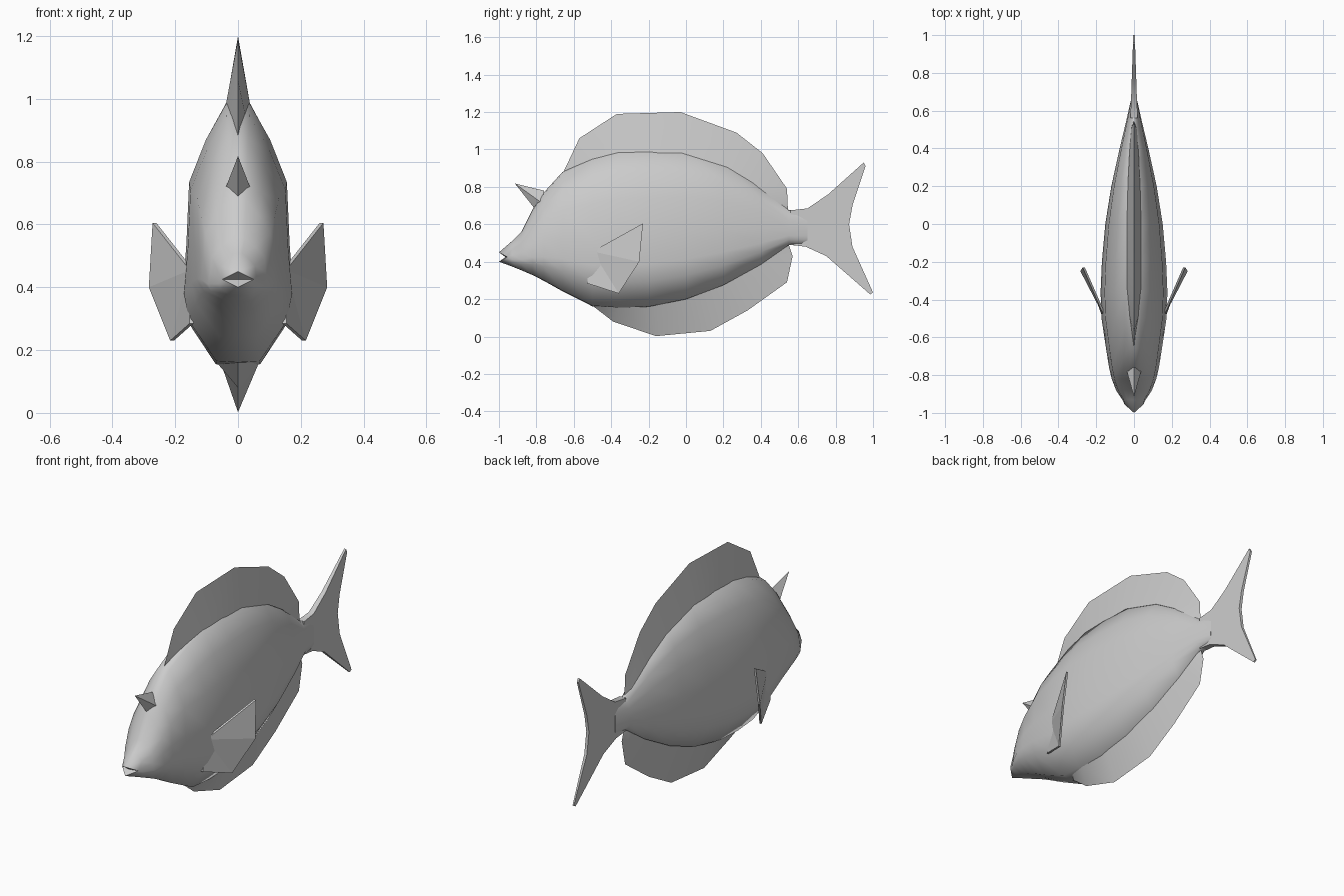
import bpy, bmesh, math

if "Cube" in bpy.data.objects:
    bpy.data.objects.remove(bpy.data.objects["Cube"])

grey = bpy.data.materials.new("fish grey")
grey.diffuse_color = (0.6, 0.6, 0.6, 1)
grey.use_nodes = True
grey.node_tree.nodes["Principled BSDF"].inputs["Base Color"].default_value = grey.diffuse_color


def finish(name, bm, smooth=None):
    """Clean up normals, make the object, optionally shade it smooth."""
    bmesh.ops.remove_doubles(bm, verts=bm.verts, dist=0.0005)
    bmesh.ops.triangulate(bm, faces=[f for f in bm.faces if len(f.verts) > 4])
    bmesh.ops.recalc_face_normals(bm, faces=bm.faces)
    me = bpy.data.meshes.new(name)
    bm.to_mesh(me)
    bm.free()
    me.materials.append(grey)
    ob = bpy.data.objects.new(name, me)
    bpy.context.collection.objects.link(ob)
    if smooth:
        bpy.ops.object.select_all(action='DESELECT')
        ob.select_set(True)
        bpy.context.view_layer.objects.active = ob
        bpy.ops.object.shade_smooth_by_angle(angle=math.radians(smooth))
    return ob


def loft(bm, rings):
    """Join equal-length closed rings of points, return the vertex rings."""
    vs = [[bm.verts.new(p) for p in r] for r in rings]
    n = len(vs[0])
    for a, b in zip(vs, vs[1:]):
        for i in range(n):
            j = (i + 1) % n
            bm.faces.new((a[i], a[j], b[j], b[i]))
    return vs


# Body: one normalised half section (width, height) swept along stations
section = [(0, 1), (0.22, 0.985), (0.58, 0.85), (0.88, 0.69), (0.93, 0.45),
           (1, 0.27), (0.9, 0.16), (0.4, 0.0), (0, -0.005)]
# y, top, bottom, half width
stations = [(-0.93, 0.51, 0.375, 0.062), (-0.88, 0.56, 0.355, 0.095),
            (-0.82, 0.68, 0.33, 0.118), (-0.76, 0.77, 0.30, 0.132),
            (-0.66, 0.88, 0.245, 0.148), (-0.5, 0.955, 0.165, 0.172),
            (-0.36, 0.995, 0.155, 0.177), (-0.2, 1.0, 0.16, 0.17),
            (0.0, 0.99, 0.20, 0.152), (0.2, 0.93, 0.275, 0.12),
            (0.4, 0.805, 0.385, 0.076), (0.55, 0.675, 0.49, 0.04),
            (0.65, 0.68, 0.485, 0.018)]
rings = []
for y, t, b, w in stations:
    half = [(w * u, y, b + (t - b) * v) for u, v in section]
    rings.append(half + [(-x, q, z) for x, q, z in half[-2:0:-1]])
bm = bmesh.new()
vs = loft(bm, rings)
bm.faces.new(vs[-1])

# Mouth: pointed upper and lower lips around a recessed seam
n, m = len(section), len(vs[0])
up = bm.verts.new((0, -1.0, 0.45))
low = bm.verts.new((0, -1.0, 0.40))
side = [bm.verts.new((s * 0.05, -0.955, 0.425)) for s in (1, -1)]
seam = bm.verts.new((0, -0.965, 0.425))
front = vs[0]
for s, corner in zip((1, -1), side):
    idx = [(s * i) % m for i in range(n)]
    for k in range(n - 1):
        a, b = front[idx[k]], front[idx[k + 1]]
        bm.faces.new((a, b, up if k < 3 else corner if k < 5 else low))
    bm.faces.new((front[idx[3]], up, corner))
    bm.faces.new((front[idx[5]], corner, low))
    bm.faces.new((up, seam, corner))
    bm.faces.new((low, corner, seam))
finish("body", bm, 62)


# Dorsal and anal fins: wedges tapering from a broad root to a sharp rim
def wedge_fin(name, rim, root):
    bm = bmesh.new()
    loft(bm, [[(w, ry, rz), (0, y, z), (-w, ry, rz)]
              for (y, z), (ry, rz, w) in zip(rim, root)])
    for end in (0, -1):
        bm.verts.ensure_lookup_table()
        o = 0 if end == 0 else len(bm.verts) - 3
        bm.faces.new(bm.verts[o:o + 3])
    return finish(name, bm, 30)


wedge_fin("dorsal_fin",
          [(-0.655, 0.88), (-0.57, 1.06), (-0.37, 1.19), (-0.03, 1.20),
           (0.27, 1.09), (0.41, 0.98), (0.54, 0.79), (0.545, 0.675)],
          [(-0.60, 0.86, 0.008), (-0.48, 0.94, 0.025), (-0.33, 0.985, 0.038),
           (-0.02, 0.98, 0.038), (0.22, 0.905, 0.032), (0.36, 0.82, 0.025),
           (0.50, 0.70, 0.016), (0.52, 0.66, 0.012)])
wedge_fin("anal_fin",
          [(-0.5, 0.165), (-0.39, 0.08), (-0.16, 0.002), (0.13, 0.03),
           (0.33, 0.14), (0.54, 0.29), (0.57, 0.43), (0.55, 0.49)],
          [(-0.46, 0.17, 0.05), (-0.36, 0.158, 0.066), (-0.16, 0.18, 0.062),
           (0.10, 0.25, 0.05), (0.27, 0.33, 0.036), (0.44, 0.43, 0.022),
           (0.52, 0.49, 0.014), (0.53, 0.51, 0.012)])

# Tail fin: forked plate thinning towards the trailing edge
outline = [(0.56, 0.675), (0.65, 0.685), (0.76, 0.76), (0.95, 0.93),
           (0.96, 0.91), (0.89, 0.70), (0.872, 0.60), (0.89, 0.48),
           (1.0, 0.235), (0.985, 0.225), (0.75, 0.43), (0.64, 0.48), (0.56, 0.49)]
bm = bmesh.new()
pair = loft(bm, [[(s * (0.004 + 0.034 * (1 - y)), y, z) for y, z in outline]
                 for s in (1, -1)])
for ring in pair:
    bm.faces.new(ring)
finish("tail_fin", bm, 30)

# Forehead horn: four-sided spike
bm = bmesh.new()
tip = bm.verts.new((0, -0.915, 0.818))
base = [bm.verts.new(p) for p in ((0, -0.76, 0.78), (0.042, -0.765, 0.71),
                                  (0, -0.81, 0.685), (-0.042, -0.765, 0.71))]
for i in range(4):
    bm.faces.new((tip, base[i], base[(i + 1) % 4]))
bm.faces.new(base)
finish("horn", bm)

# Pectoral fins: thin swept blades, one each side
blade = [(0.15, -0.50, 0.455), (0.268, -0.23, 0.605), (0.28, -0.25, 0.40),
         (0.212, -0.36, 0.23), (0.15, -0.53, 0.285)]
for s, label in ((1, "right"), (-1, "left")):
    bm = bmesh.new()
    pair = loft(bm, [[(s * (x + d), y, z) for x, y, z in blade]
                     for d in (0.004, -0.008)])
    for ring in pair:
        bm.faces.new(ring)
    finish("pectoral_fin_" + label, bm)
